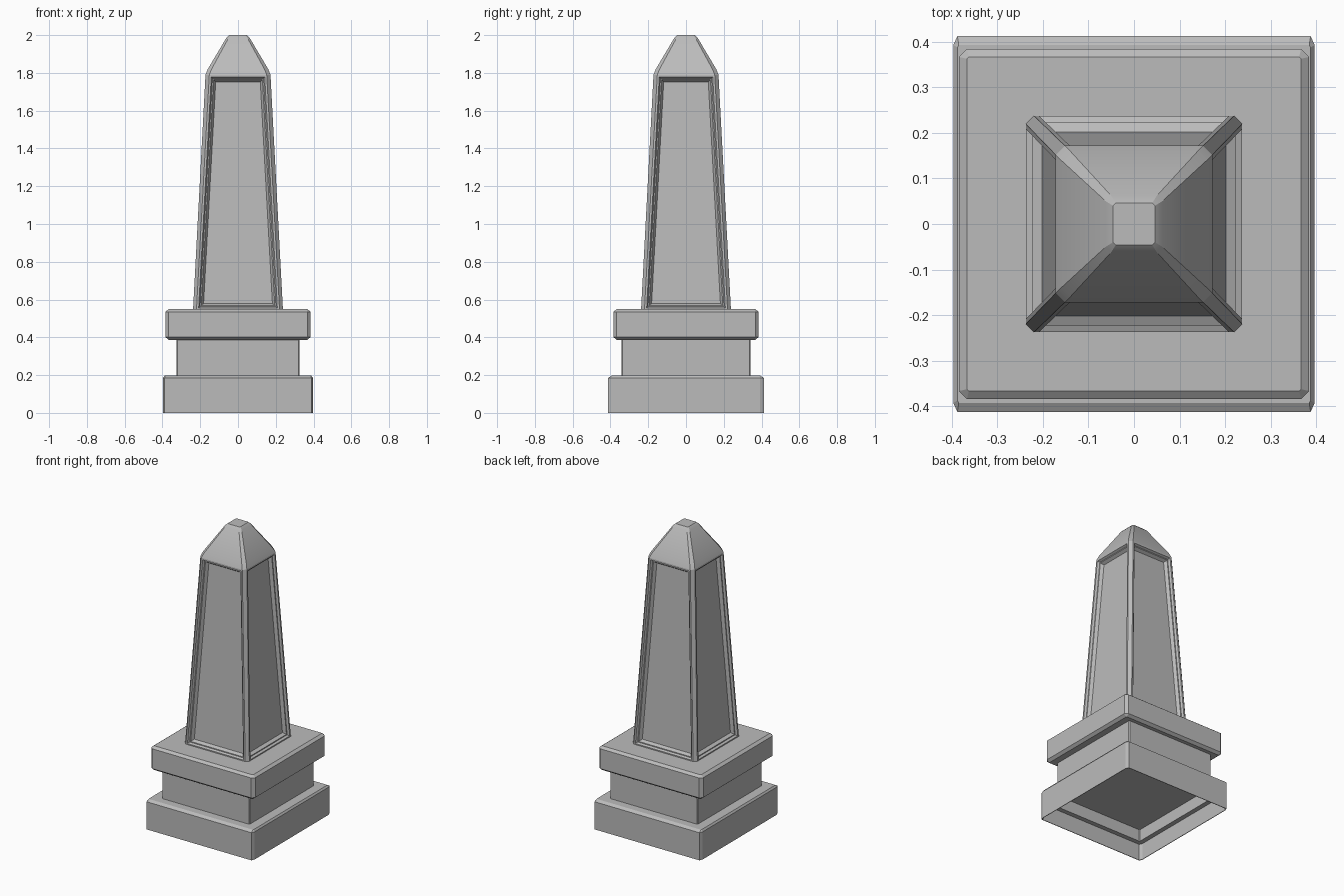
import bpy
import bmesh

cube = bpy.data.objects.get("Cube")
if cube:
    bpy.data.objects.remove(cube, do_unlink=True)

stone = bpy.data.materials.new("grey stone")
stone.use_nodes = True
GREY = (0.5, 0.5, 0.5, 1)
stone.diffuse_color = GREY
stone.node_tree.nodes["Principled BSDF"].inputs["Base Color"].default_value = GREY


def loft(bm, layers):
    """Stack corner-cut rectangles given as (z, half x, half y, cut x, cut y)."""
    rings = []
    for z, hx, hy, cx, cy in layers:
        a, b = hx - cx, hy - cy
        outline = [(a, -hy), (hx, -b), (hx, b), (a, hy),
                   (-a, hy), (-hx, b), (-hx, -b), (-a, -hy)]
        rings.append([bm.verts.new((x, y, z)) for x, y in outline])
    for low, high in zip(rings, rings[1:]):
        for i in range(8):
            j = (i + 1) % 8
            bm.faces.new((low[i], low[j], high[j], high[i]))
    bm.faces.new(rings[0][::-1])
    bm.faces.new(rings[-1])
    bmesh.ops.recalc_face_normals(bm, faces=bm.faces)


def finish(bm, name, smooth_angle=0.3):
    mesh = bpy.data.meshes.new(name)
    bm.to_mesh(mesh)
    bm.free()
    mesh.materials.append(stone)
    obj = bpy.data.objects.new(name, mesh)
    bpy.context.collection.objects.link(obj)
    bpy.ops.object.select_all(action="DESELECT")
    obj.select_set(True)
    bpy.context.view_layer.objects.active = obj
    bpy.ops.object.shade_smooth_by_angle(angle=smooth_angle)
    return obj


def slab(name, layers):
    bm = bmesh.new()
    loft(bm, layers)
    return finish(bm, name)


# Plinth, hollow underneath with a stepped cavity
X, Y = 0.397, 0.413
slab("plinth", [
    (0.19, X - 0.035, Y - 0.035, 0.005, 0.005),
    (0.11, X - 0.035, Y - 0.035, 0.005, 0.005),
    (0.11, X - 0.004, Y - 0.004, 0.009, 0.02),
    (0, X - 0.004, Y - 0.004, 0.009, 0.02),
    (0, X, Y, 0.009, 0.02),
    (0.185, X, Y, 0.009, 0.02),
    (0.197, X - 0.009, Y - 0.02, 0.003, 0.005),
])

# Dado block between plinth and cap
slab("dado", [(z, 0.325, 0.342, 0.005, 0.005) for z in (0.195, 0.39)])

# Cap slab with chamfered edges
C = 0.385
slab("cap_slab", [
    (0.387, C - 0.018, C - 0.018, 0.004, 0.004),
    (0.402, C, C, 0.018, 0.018),
    (0.535, C, C, 0.018, 0.018),
    (0.549, C - 0.018, C - 0.018, 0.004, 0.004),
])

# Tapered shaft and its pyramid tip
bm = bmesh.new()
loft(bm, [(z, h, h, c, c) for z, h, c in (
    (0.545, 0.238, 0.018),
    (1.79, 0.172, 0.02),
    (1.82, 0.16, 0.02),
    (1.985, 0.062, 0.012),
    (2.0, 0.046, 0.006))])

# Recessed panels with a stepped moulding on the four long faces
panels = sorted(bm.faces, key=lambda f: f.calc_area())[-4:]
for width, depth in ((0.011, 0), (0.007, -0.014), (0.006, 0), (0.012, -0.02)):
    bmesh.ops.inset_individual(bm, faces=panels, thickness=width,
                               depth=depth, use_even_offset=True)
finish(bm, "shaft")
